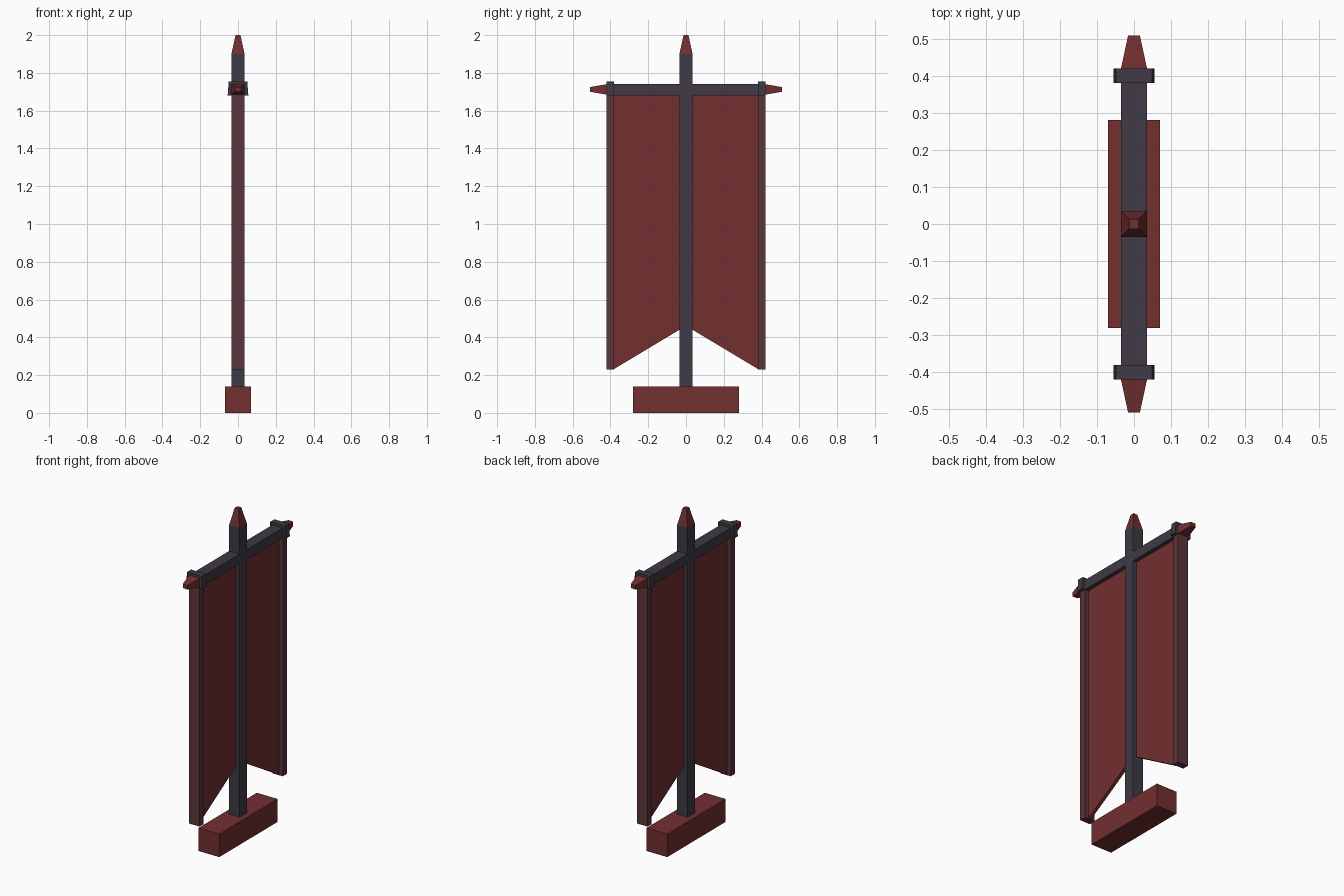
import bpy, bmesh

if "Cube" in bpy.data.objects:
    bpy.data.objects.remove(bpy.data.objects["Cube"])


def material(name, rgb):
    m = bpy.data.materials.new(name)
    m.diffuse_color = (*rgb, 1)
    m.use_nodes = True
    m.node_tree.nodes["Principled BSDF"].inputs["Base Color"].default_value = m.diffuse_color
    return m


RED = material("red_cloth", (0.17, 0.029, 0.03))
DARK = material("dark_metal", (0.05, 0.042, 0.058))
HEM = material("hem_blend", (0.105, 0.035, 0.042))


def loft(name, ring_a, ring_b, mat, mirror=False):
    """Solid between two matching outlines, optionally mirrored across y = 0."""
    bm = bmesh.new()
    a = [bm.verts.new(p) for p in ring_a]
    b = [bm.verts.new(p) for p in ring_b]
    bm.faces.new(a)
    bm.faces.new(b)
    n = len(a)
    for i in range(n):
        j = (i + 1) % n
        bm.faces.new((a[i], a[j], b[j], b[i]))
    bmesh.ops.recalc_face_normals(bm, faces=bm.faces)
    me = bpy.data.meshes.new(name)
    bm.to_mesh(me)
    bm.free()
    me.materials.append(mat)
    ob = bpy.data.objects.new(name, me)
    bpy.context.collection.objects.link(ob)
    if mirror:
        mod = ob.modifiers.new("mirror", 'MIRROR')
        mod.use_axis = (False, True, False)
        mod.use_mirror_merge = False
    return ob


def flat(x, y, z):
    """Horizontal rectangle with half sizes x and y at height z."""
    return [(-x, -y, z), (x, -y, z), (x, y, z), (-x, y, z)]


def upright(y, xb, xt, z0, z1):
    """Vertical cross-section at y with bottom and top half widths."""
    return [(-xb, y, z0), (xb, y, z0), (xt, y, z1), (-xt, y, z1)]


# Base and pole with tapered tip
loft("base", flat(0.07, 0.28, 0), flat(0.07, 0.28, 0.14), RED)
loft("pole", flat(0.035, 0.035, 0.14), flat(0.035, 0.035, 1.9), DARK)
loft("pole_tip", flat(0.035, 0.035, 1.9), flat(0.013, 0.013, 2.0), RED)

# Crossbar arms, clamps and end spikes
loft("crossbar", upright(0.035, 0.035, 0.035, 1.68, 1.74),
     upright(0.40, 0.035, 0.035, 1.68, 1.74), DARK, True)
loft("clamp", upright(0.38, 0.055, 0.049, 1.68, 1.755),
     upright(0.42, 0.055, 0.049, 1.68, 1.755), DARK, True)
loft("end_spike", upright(0.42, 0.035, 0.035, 1.685, 1.74),
     upright(0.508, 0.016, 0.016, 1.70, 1.725), RED, True)

# Hanging cloth halves with slanted bottom, and thick outer hems
profile = [(0.035, 0.44), (0.385, 0.23), (0.385, 1.68), (0.035, 1.68)]
loft("banner_cloth", [(-0.01, y, z) for y, z in profile],
     [(0.01, y, z) for y, z in profile], RED, True)
loft("banner_hem", upright(0.38, 0.035, 0.035, 0.23, 1.68),
     upright(0.42, 0.035, 0.035, 0.23, 1.68), HEM, True)
